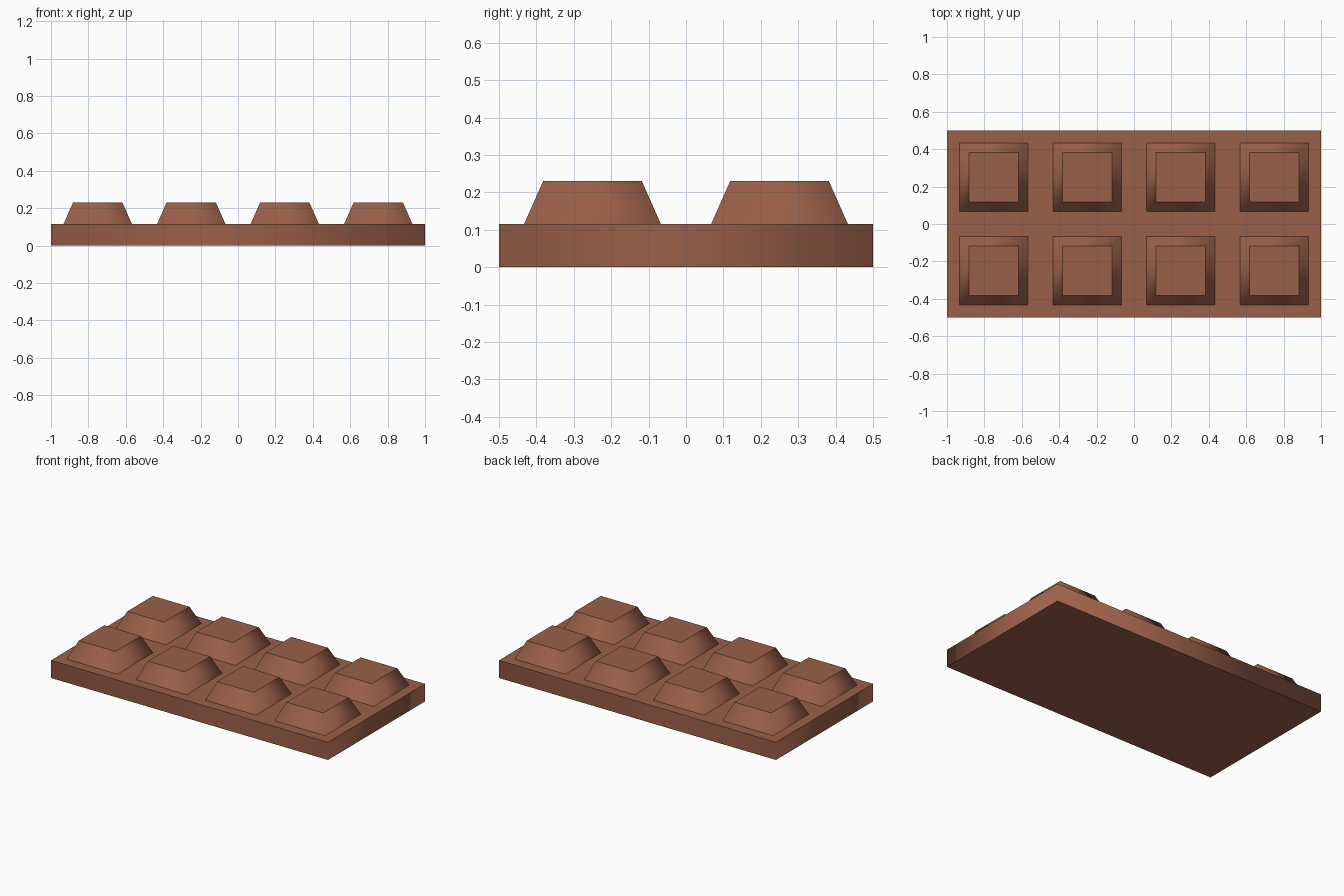
import bpy, bmesh
from mathutils import Vector

if "Cube" in bpy.data.objects:
    bpy.data.objects.remove(bpy.data.objects["Cube"])

BASE_H, TOP_H = 0.115, 0.23
CELL = 0.5
FOOT, CROWN = 0.183, 0.132   # half widths of a bump at its bottom and top

mat = bpy.data.materials.new("milk_chocolate")
mat.diffuse_color = (0.328, 0.117, 0.067, 1)
mat.use_nodes = True
mat.node_tree.nodes["Principled BSDF"].inputs["Base Color"].default_value = mat.diffuse_color

bm = bmesh.new()


def scale_face(face, half):
    c = face.calc_center_median()
    for v in face.verts:
        d = v.co - c
        v.co = c + Vector((half if d.x > 0 else -half, half if d.y > 0 else -half, 0))


# slab: box whose top is split into 4 x 2 squares
bmesh.ops.create_cube(bm, size=1)
for v in bm.verts:
    v.co = Vector((v.co.x * 2, v.co.y, (v.co.z + 0.5) * BASE_H))
bm.normal_update()
top = [f for f in bm.faces if f.normal.z > 0.9]
bmesh.ops.delete(bm, geom=top, context='FACES_ONLY')
squares = []
for i in range(4):
    for j in range(2):
        x, y = -1 + i * CELL, -0.5 + j * CELL
        corners = [(x, y), (x + CELL, y), (x + CELL, y + CELL), (x, y + CELL)]
        squares.append(bm.faces.new([bm.verts.new((a, b, BASE_H)) for a, b in corners]))

# bumps: inset each square, then raise and taper it
bm.normal_update()
bmesh.ops.inset_individual(bm, faces=squares, thickness=CELL / 2 - FOOT)
for f in squares:
    scale_face(f, FOOT)
tops = bmesh.ops.extrude_discrete_faces(bm, faces=squares)["faces"]
for f in tops:
    for v in f.verts:
        v.co.z = TOP_H
    scale_face(f, CROWN)

bmesh.ops.remove_doubles(bm, verts=bm.verts, dist=1e-4)
bm.normal_update()

# side walls shade softly round their corners, rims stay crisp
for f in bm.faces:
    f.smooth = abs(f.normal.z) < 0.9
for e in bm.edges:
    e.smooth = all(f.smooth for f in e.link_faces) and len(e.link_faces) == 2

mesh = bpy.data.meshes.new("chocolate_bar")
bm.to_mesh(mesh)
bm.free()
mesh.materials.append(mat)
bar = bpy.data.objects.new("chocolate_bar", mesh)
bpy.context.collection.objects.link(bar)
